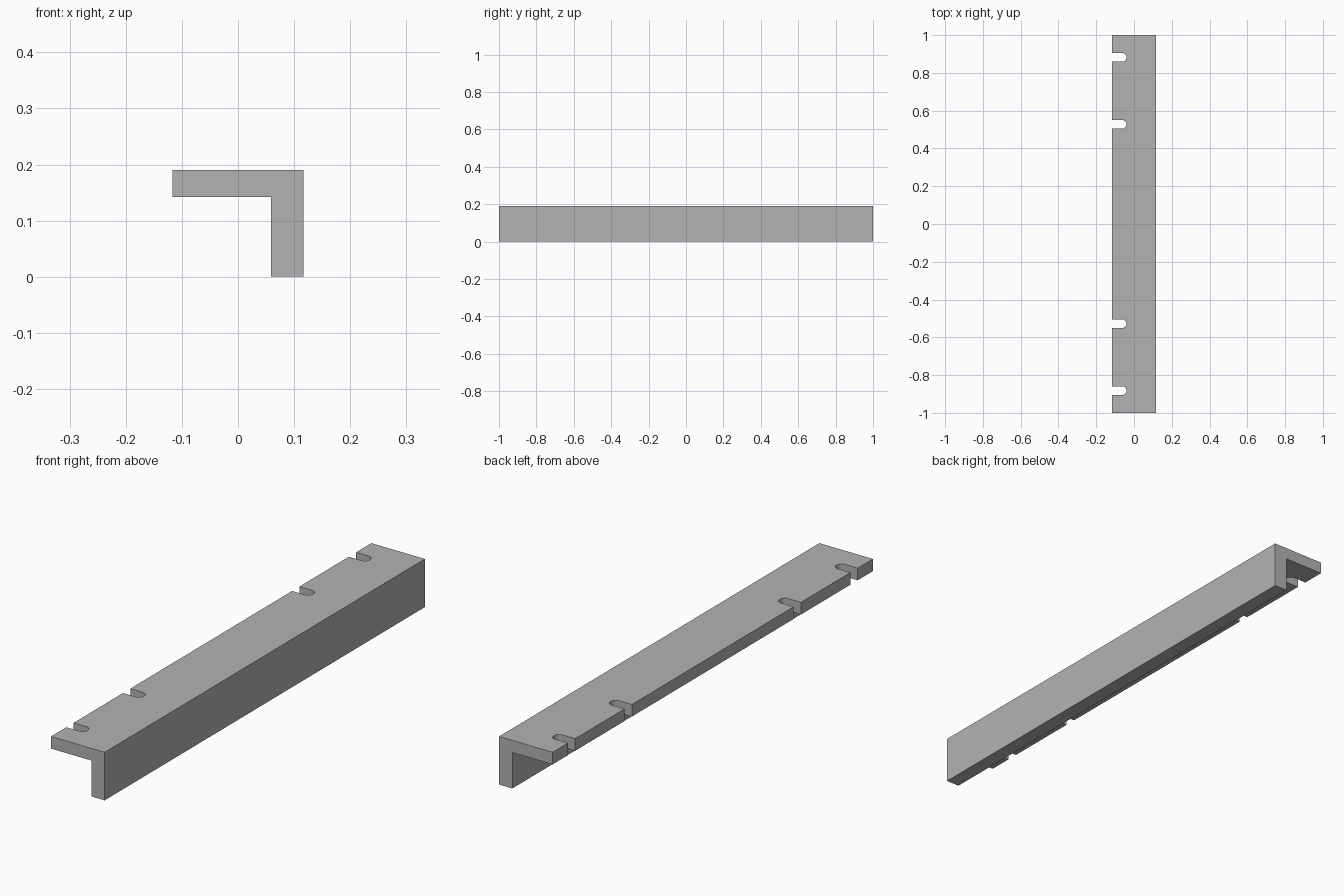
import bpy, bmesh, math

if "Cube" in bpy.data.objects:
    bpy.data.objects.remove(bpy.data.objects["Cube"], do_unlink=True)

# Overall sizes
HALF_W, HALF_L, HEIGHT = 0.117, 1.0, 0.19
FLANGE_Z, WALL_X = 0.142, 0.059
SLOT_R, SLOT_END = 0.023, -0.04
SLOT_YS = (-0.882, -0.528, 0.528, 0.882)

grey = bpy.data.materials.new("plain grey")
grey.use_nodes = True
colour = (0.45, 0.45, 0.45, 1)
grey.diffuse_color = colour
grey.node_tree.nodes["Principled BSDF"].inputs["Base Color"].default_value = colour


def extrude_profiles(name, profiles, offset):
    """Make one object from closed outlines, each pushed along offset."""
    bm = bmesh.new()
    for points in profiles:
        face = bm.faces.new([bm.verts.new(p) for p in points])
        result = bmesh.ops.extrude_face_region(bm, geom=[face], use_keep_orig=True)
        moved = [v for v in result["geom"] if isinstance(v, bmesh.types.BMVert)]
        bmesh.ops.translate(bm, verts=moved, vec=offset)
    bmesh.ops.recalc_face_normals(bm, faces=bm.faces)
    mesh = bpy.data.meshes.new(name)
    bm.to_mesh(mesh)
    bm.free()
    mesh.materials.append(grey)
    obj = bpy.data.objects.new(name, mesh)
    bpy.context.collection.objects.link(obj)
    return obj


def slot_outline(y):
    """Open-ended slot with a half-round inner end."""
    centre = SLOT_END - SLOT_R
    outer = -HALF_W - 0.05
    arc = [math.radians(a) for a in range(-90, 91, 10)]
    points = [(outer, y + SLOT_R), (outer, y - SLOT_R)]
    points += [(centre + SLOT_R * math.cos(a), y + SLOT_R * math.sin(a)) for a in arc]
    return [(px, py, FLANGE_Z - 0.03) for px, py in points]


# Angle bar: L section swept along its length
section = [(-HALF_W, HEIGHT), (-HALF_W, FLANGE_Z), (WALL_X, FLANGE_Z),
           (WALL_X, 0), (HALF_W, 0), (HALF_W, HEIGHT)]
bar = extrude_profiles("angle_bar", [[(x, -HALF_L, z) for x, z in section]],
                       (0, 2 * HALF_L, 0))

# Mounting slots along the flange edge
cutter = extrude_profiles("slot_cutter", [slot_outline(y) for y in SLOT_YS], (0, 0, 0.12))
cutter.hide_render = True
cutter.hide_set(True)
cut = bar.modifiers.new("mounting_slots", "BOOLEAN")
cut.operation = "DIFFERENCE"
cut.solver = "EXACT"
cut.object = cutter

# Smooth slot ends, keep the edges sharp
bpy.ops.object.select_all(action="DESELECT")
bar.select_set(True)
bpy.context.view_layer.objects.active = bar
bpy.ops.object.shade_smooth_by_angle(angle=math.radians(30))
